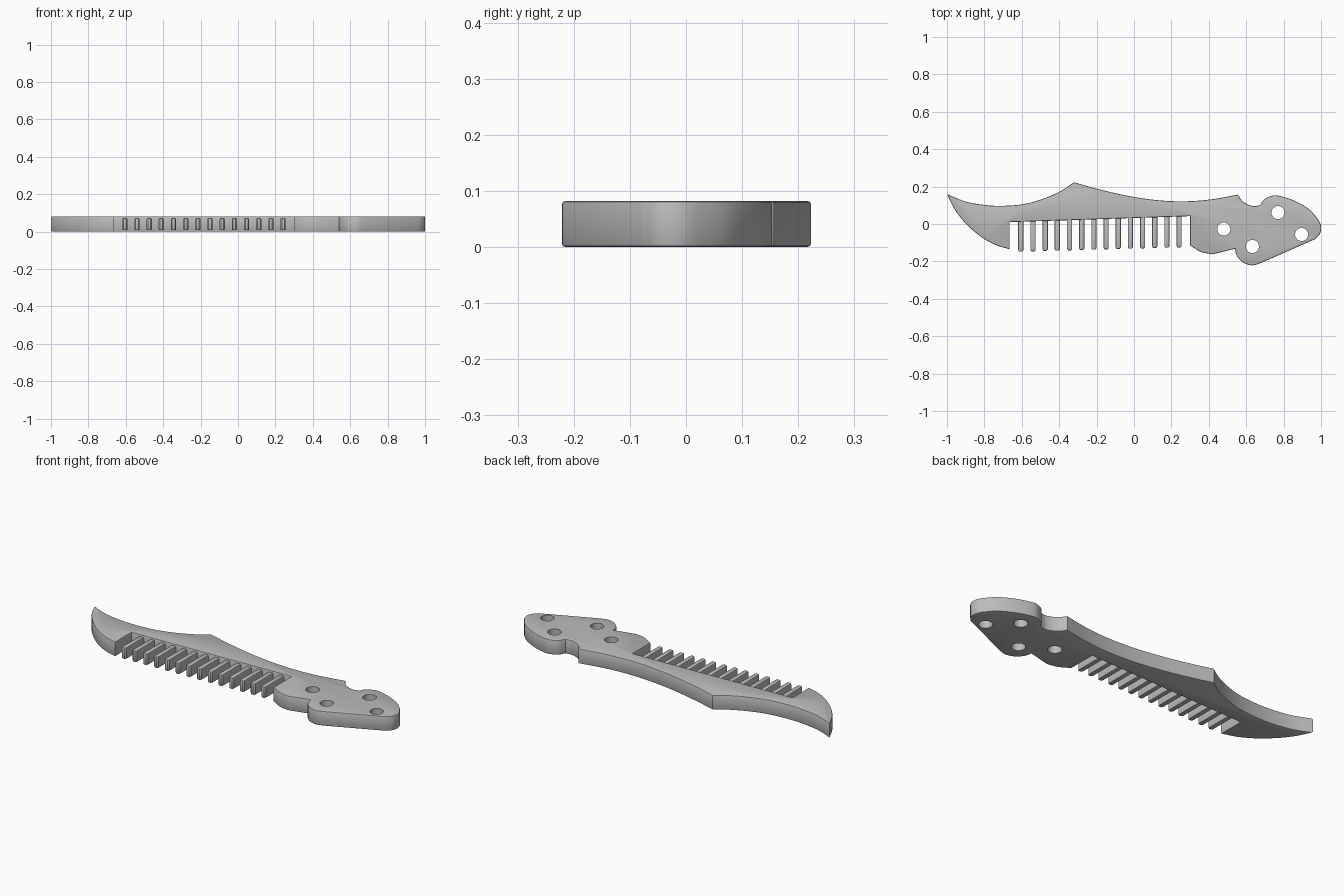
import bpy, bmesh, math
from mathutils import Vector

if "Cube" in bpy.data.objects:
    bpy.data.objects.remove(bpy.data.objects["Cube"])

H = 0.082
grey = bpy.data.materials.new("grey plastic")
grey.diffuse_color = (0.5, 0.5, 0.5, 1)
grey.use_nodes = True
grey.node_tree.nodes["Principled BSDF"].inputs["Base Color"].default_value = grey.diffuse_color


def smooth(points, steps=5):
    """Catmull-Rom curve through the points, leaving out the last one."""
    p = [Vector(q) for q in points]
    p = [2 * p[0] - p[1]] + p + [2 * p[-1] - p[-2]]
    out = []
    for a, b, c, d in zip(p, p[1:], p[2:], p[3:]):
        for i in range(steps):
            t = i / steps
            out.append(0.5 * (2 * b + (c - a) * t + (2 * a - 5 * b + 4 * c - d) * t * t
                              + (3 * b - a - 3 * c + d) * t ** 3))
    return out


def extrude(name, pts, z0, z1, bevel=0.0):
    """Solid prism from a flat outline, with softened rims."""
    bm = bmesh.new()
    face = bm.faces.new([bm.verts.new((x, y, z0)) for x, y in pts])
    new = bmesh.ops.extrude_face_region(bm, geom=[face])["geom"]
    bmesh.ops.translate(bm, vec=(0, 0, z1 - z0),
                        verts=[g for g in new if isinstance(g, bmesh.types.BMVert)])
    bmesh.ops.recalc_face_normals(bm, faces=bm.faces)
    if bevel:
        rim = [e for e in bm.edges if abs(e.verts[0].co.z - e.verts[1].co.z) < 1e-5]
        bmesh.ops.bevel(bm, geom=rim, offset=bevel, segments=2, profile=0.5, affect='EDGES')
    mesh = bpy.data.meshes.new(name)
    bm.to_mesh(mesh)
    bm.free()
    mesh.materials.append(grey)
    ob = bpy.data.objects.new(name, mesh)
    bpy.context.collection.objects.link(ob)
    return ob


def shade(ob):
    bpy.ops.object.select_all(action='DESELECT')
    ob.select_set(True)
    bpy.context.view_layer.objects.active = ob
    bpy.ops.object.shade_smooth_by_angle(angle=math.radians(30))


# Body outline: each run is one smooth curve between two sharp corners
runs = [
    [(-1, .16), (-.9, .12), (-.8, .102), (-.71, .097), (-.6, .105), (-.5, .13), (-.4, .172), (-.32, .223)],
    [(-.32, .223), (-.2, .189), (-.05, .154), (.1, .13), (.25, .121), (.4, .13), (.555, .157)],
    [(.555, .157), (.585, .118), (.635, .096), (.675, .1)],
    [(.675, .1), (.695, .13), (.73, .149), (.77, .152), (.85, .128), (.93, .084), (.98, .03),
     (1.0, -.01), (.995, -.05), (.97, -.08)],
    [(.97, -.08), (.68, -.208)],
    [(.68, -.208), (.635, -.221), (.585, -.207), (.55, -.17), (.54, -.132)],
    [(.54, -.132), (.42, -.162)],
    [(.42, -.162), (.36, -.15), (.3, -.115)],
    [(.3, -.115), (.3, .042)],
    [(.3, .042), (-.665, .01)],
    [(-.665, .01), (-.665, -.135)],
    [(-.665, -.135), (-.74, -.112), (-.82, -.067), (-.9, .003), (-.96, .08), (-1, .16)],
]
outline = []
for r in runs:
    outline += smooth(r) if len(r) > 2 else [Vector(r[0])]
body = extrude("comb_body", outline, 0, H, 0.006)

# Round holes through the handle
for i, (x, y) in enumerate([(.48, -.027), (.77, .061), (.633, -.12), (.896, -.056)]):
    ring = [(x + .035 * math.cos(a), y + .035 * math.sin(a))
            for a in (math.tau * k / 32 for k in range(32))]
    cutter = extrude(f"hole_cutter_{i + 1}", ring, -.1, .2)
    m = body.modifiers.new("hole", 'BOOLEAN')
    m.operation, m.solver, m.object = 'DIFFERENCE', 'EXACT', cutter
    bpy.context.view_layer.objects.active = body
    bpy.ops.object.modifier_apply(modifier=m.name)
    bpy.data.objects.remove(cutter)
shade(body)

# Row of slim teeth, thinner than the body, with rounded tips
N = 14
for i in range(N):
    t = i / (N - 1)
    x, tip, root = -.605 + .846 * t, -.148 + .023 * t, .02 + .03 * t
    w = .014
    pts = [(x - w, root), (x - w, tip + .008), (x - w * .5, tip), (x + w * .5, tip),
           (x + w, tip + .008), (x + w, root)]
    shade(extrude(f"tooth_{i + 1}", pts, .008, .072, .006))
